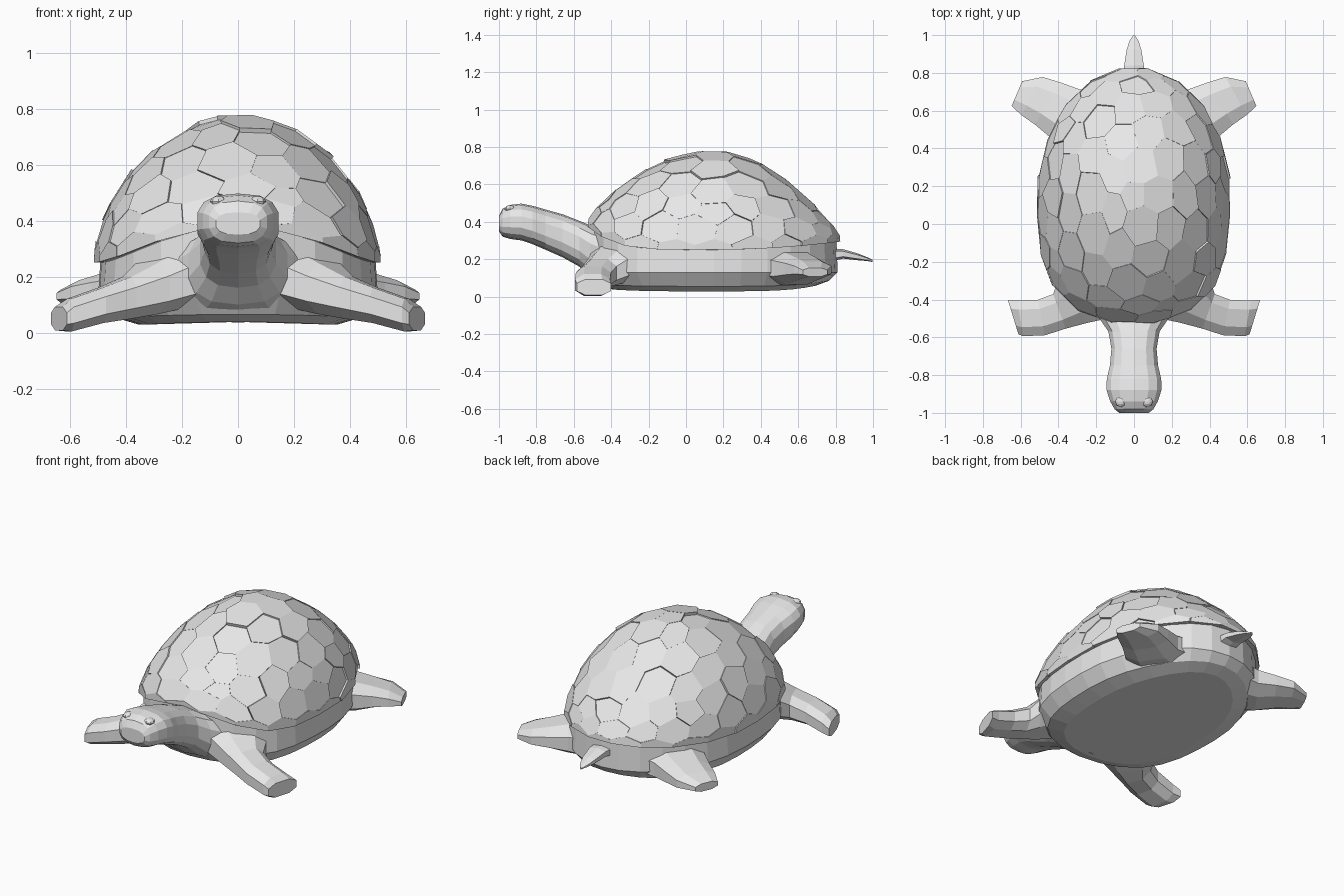
import bpy, bmesh, math, random
from mathutils import Vector

if "Cube" in bpy.data.objects:
    bpy.data.objects.remove(bpy.data.objects["Cube"])

random.seed(4)
skin = bpy.data.materials.new("stone grey")
skin.diffuse_color = (0.8, 0.8, 0.8, 1)
skin.use_nodes = True
skin.node_tree.nodes["Principled BSDF"].inputs["Base Color"].default_value = skin.diffuse_color


def finish(bm, name):
    bmesh.ops.recalc_face_normals(bm, faces=bm.faces)
    me = bpy.data.meshes.new(name)
    bm.to_mesh(me)
    bm.free()
    me.materials.append(skin)
    ob = bpy.data.objects.new(name, me)
    bpy.context.collection.objects.link(ob)
    return ob


def loft(name, rings):
    """Skin a list of closed point rings and cap both ends."""
    bm = bmesh.new()
    vs = [[bm.verts.new(p) for p in r] for r in rings]
    n = len(vs[0])
    for a, b in zip(vs, vs[1:]):
        for i in range(n):
            j = (i + 1) % n
            bm.faces.new((a[i], a[j], b[j], b[i]))
    bm.faces.new(vs[0])
    bm.faces.new(vs[-1])
    return finish(bm, name)


def oval(c, a, b, n, power=0.8):
    """Rounded-box ring around c spanned by half axes a and b."""
    pts = []
    for i in range(n):
        t = 2 * math.pi * (i + 0.5) / n
        co, si = math.cos(t), math.sin(t)
        co = math.copysign(abs(co) ** power, co)
        si = math.copysign(abs(si) ** power, si)
        pts.append(Vector(c) + Vector(a) * co + Vector(b) * si)
    return pts


# Plan outline and rim height shared by shell and body
def plan(u, v):
    return 0.505 * u * (1 + 0.35 * max(0, -v) ** 2), 0.15 + 0.675 * v


def rim(v):
    return 0.25 + 0.13 * max(0, -v) ** 5 + 0.045 * max(0, v) ** 2


# Shell: half ball of six-sided plates, each with a raised flat top
ball = bmesh.new()
bmesh.ops.create_icosphere(ball, subdivisions=3, radius=1)
bm = bmesh.new()
cell = {f: bm.verts.new((f.calc_center_median().normalized()
                         + Vector([random.uniform(-0.03, 0.03) for _ in range(3)])).normalized() * 0.975)
        for f in ball.faces}
for v in ball.verts:
    n = v.co.normalized()
    e1 = n.orthogonal().normalized()
    e2 = n.cross(e1)
    around = sorted(v.link_faces, key=lambda f: math.atan2(
        (f.calc_center_median() - n).dot(e2), (f.calc_center_median() - n).dot(e1)))
    bm.faces.new([cell[f] for f in around])
ball.free()
plates = bm.faces[:]
bmesh.ops.inset_individual(bm, faces=plates, thickness=0.045)
for f in plates:
    lift = random.uniform(1.0, 1.035)
    for v in f.verts:
        v.co = v.co.normalized() * lift
bmesh.ops.bisect_plane(bm, geom=bm.verts[:] + bm.edges[:] + bm.faces[:], dist=0.001,
                       plane_co=(0, 0, 0), plane_no=(0, 0, 1), clear_inner=True)
for v in bm.verts:
    r = v.co.length
    p = v.co / r
    x, y = plan(p.x, p.y)
    w = max(p.z, 0)
    h = 0.515 * (1 - 0.36 * max(0, p.y) ** 2)
    z = 0.25 + (rim(p.y) - 0.25) * (1 - w) + h * w ** 1.18 * r
    v.co = (x * r, 0.15 + (y - 0.15) * min(r, 1.01), z)
# rim lip turned inward
edge = [e for e in bm.edges if e.is_boundary]
lip = bmesh.ops.extrude_edge_only(bm, edges=edge)["geom"]
for v in lip:
    if isinstance(v, bmesh.types.BMVert):
        v.co.x *= 0.93
        v.co.y = 0.15 + (v.co.y - 0.15) * 0.94
        v.co.z += 0.005
finish(bm, "shell")

# Body with rounded belly
N = 28
rings = []
for s, z0, follow in ((0.70, 0.028, 0), (0.88, 0.055, 0), (0.99, 0.13, 0),
                      (0.975, 0.25, 1), (0.88, 0.275, 1)):
    ring = []
    for i in range(N):
        t = 2 * math.pi * i / N
        u, v = math.cos(t), math.sin(t)
        x, y = plan(u, v)
        sy = s * 0.6 + 0.385
        z = z0 + (rim(v) - 0.25) * follow
        if z0 < 0.1:
            z += 0.03 * max(0, v) ** 4 + 0.01 * max(0, -v) ** 4
        ring.append((x * s, 0.15 + (y - 0.15) * sy, z))
    rings.append(ring)
loft("body", rings)

# Neck and head: y, half width, bottom, top
neck = [(-0.36, 0.27, 0.035, 0.33), (-0.44, 0.24, 0.06, 0.355), (-0.51, 0.18, 0.10, 0.38),
        (-0.57, 0.138, 0.16, 0.405),
        (-0.66, 0.122, 0.21, 0.44), (-0.75, 0.13, 0.25, 0.465), (-0.82, 0.147, 0.28, 0.485),
        (-0.88, 0.148, 0.30, 0.497), (-0.94, 0.128, 0.308, 0.49), (-0.98, 0.105, 0.32, 0.47),
        (-1.0, 0.08, 0.35, 0.43)]
loft("neck_and_head", [oval((0, y, (b + t) / 2), (w, 0, 0), (0, 0, (t - b) / 2), 14, 0.78)
                       for y, w, b, t in neck])

# Tail
loft("tail", [oval((0, y, z), (w, 0, 0), (0, 0, h), 6)
              for y, w, z, h in ((0.74, 0.065, 0.22, 0.04), (0.84, 0.058, 0.228, 0.025),
                                 (0.92, 0.044, 0.212, 0.018), (0.97, 0.027, 0.2, 0.01),
                                 (0.998, 0.006, 0.19, 0.006))])

# Limbs: front-edge point, back-edge point (x, y), bottom, top
front = [((0.13, -0.51), (0.36, -0.18), 0.08, 0.31), ((0.24, -0.53), (0.41, -0.30), 0.06, 0.255),
         ((0.36, -0.56), (0.43, -0.365), 0.045, 0.205), ((0.47, -0.595), (0.51, -0.395), 0.03, 0.165),
         ((0.585, -0.60), (0.62, -0.40), 0.0, 0.125), ((0.61, -0.59), (0.67, -0.395), 0.005, 0.095)]
rear = [((0.37, 0.37), (0.16, 0.72), 0.06, 0.26), ((0.46, 0.46), (0.28, 0.72), 0.06, 0.24),
        ((0.53, 0.52), (0.38, 0.755), 0.08, 0.215), ((0.6, 0.57), (0.48, 0.785), 0.095, 0.19),
        ((0.65, 0.62), (0.59, 0.76), 0.105, 0.155)]
for side, s in (("left", -1), ("right", 1)):
    for part, rows in (("front_leg", front), ("rear_leg", rear)):
        rings = []
        for p, q, b, t in rows:
            c = (s * (p[0] + q[0]) / 2, (p[1] + q[1]) / 2, (b + t) / 2)
            a = (s * (q[0] - p[0]) / 2, (q[1] - p[1]) / 2, 0)
            rings.append(oval(c, a, (0, 0, (t - b) / 2), 8))
        loft(f"{side}_{part}", rings)
    # Eye set low into the head
    bm = bmesh.new()
    bmesh.ops.create_uvsphere(bm, u_segments=8, v_segments=6, radius=1)
    for v in bm.verts:
        v.co = (s * 0.07 + v.co.x * 0.03, -0.94 + v.co.y * 0.03, 0.468 + v.co.z * 0.02)
    finish(bm, f"{side}_eye")
